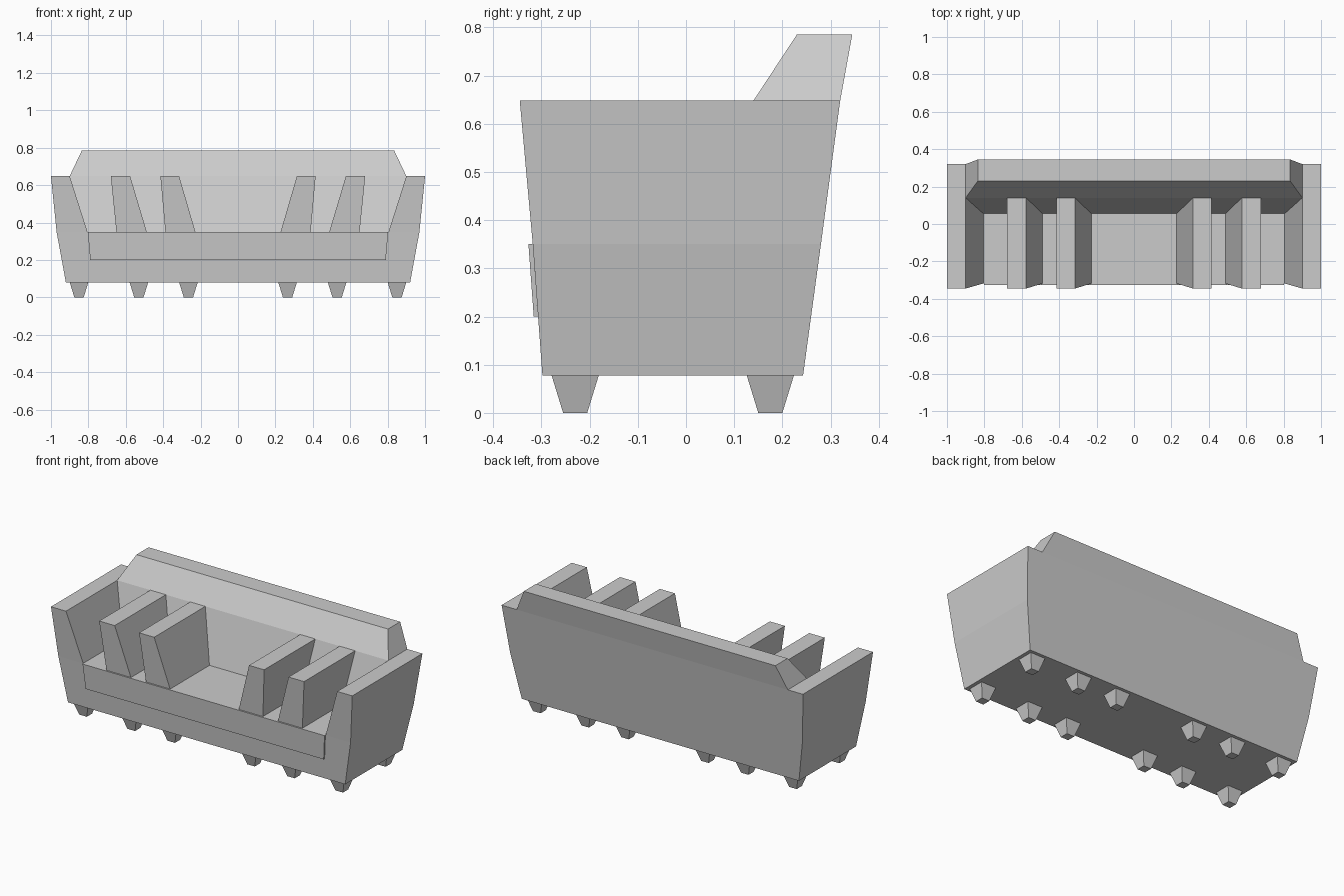
import bpy, bmesh

if "Cube" in bpy.data.objects:
    bpy.data.objects.remove(bpy.data.objects["Cube"])


def loft(name, rings, bottom=True):
    """Stack of rectangles (x0, x1, y0, y1, z) joined by flat faces."""
    bm = bmesh.new()
    loops = []
    for x0, x1, y0, y1, z in rings:
        corners = ((x0, y0), (x1, y0), (x1, y1), (x0, y1))
        loops.append([bm.verts.new((x, y, z)) for x, y in corners])
    for a, b in zip(loops, loops[1:]):
        for i in range(4):
            j = (i + 1) % 4
            bm.faces.new((a[i], a[j], b[j], b[i]))
    bm.faces.new(loops[-1])
    if bottom:
        bm.faces.new(loops[0][::-1])
    bm.normal_update()
    mesh = bpy.data.meshes.new(name)
    bm.to_mesh(mesh)
    bm.free()
    ob = bpy.data.objects.new(name, mesh)
    bpy.context.collection.objects.link(ob)
    return ob


def mirrored(ob):
    ob.modifiers.new("mirror_x", 'MIRROR').use_axis[0] = True


SEAT, ARM, TOP, FLOOR = 0.35, 0.648, 0.785, 0.078

# Tapered base whose top is the seat
loft("seat_base", [(-0.92, 0.92, -0.298, 0.243, FLOOR),
                   (-0.97, 0.97, -0.318, 0.28, SEAT)])

# Thin padded lip on the front of the seat
loft("seat_front_cushion", [(-0.79, 0.79, -0.316, -0.307, 0.2),
                            (-0.803, 0.803, -0.327, -0.318, SEAT)])

# Backrest: leaning lower part and chamfered upper part
loft("backrest", [(-0.805, 0.805, 0.055, 0.28, SEAT),
                  (-0.9, 0.9, 0.14, 0.32, ARM),
                  (-0.835, 0.835, 0.23, 0.345, TOP)], bottom=False)

# Outer arms
mirrored(loft("arm", [(0.805, 0.97, -0.318, 0.28, SEAT),
                      (0.9, 1.0, -0.345, 0.32, ARM)], bottom=False))

# Inner armrests dividing the seats, running back into the backrest
for name, low, high in (("inner_divider", (0.228, 0.388), (0.315, 0.415)),
                        ("outer_divider", (0.488, 0.65), (0.577, 0.68))):
    mirrored(loft(name, [(*low, -0.318, 0.055, SEAT),
                         (*high, -0.345, 0.14, ARM)], bottom=False))

# Tapered feet in two rows
for row, y in (("front", -0.23), ("back", 0.175)):
    for n, x in enumerate((0.265, 0.53, 0.85)):
        mirrored(loft(f"{row}_foot_{n + 1}",
                      [(x - 0.025, x + 0.025, y - 0.025, y + 0.025, 0),
                       (x - 0.049, x + 0.049, y - 0.049, y + 0.049, FLOOR)]))
